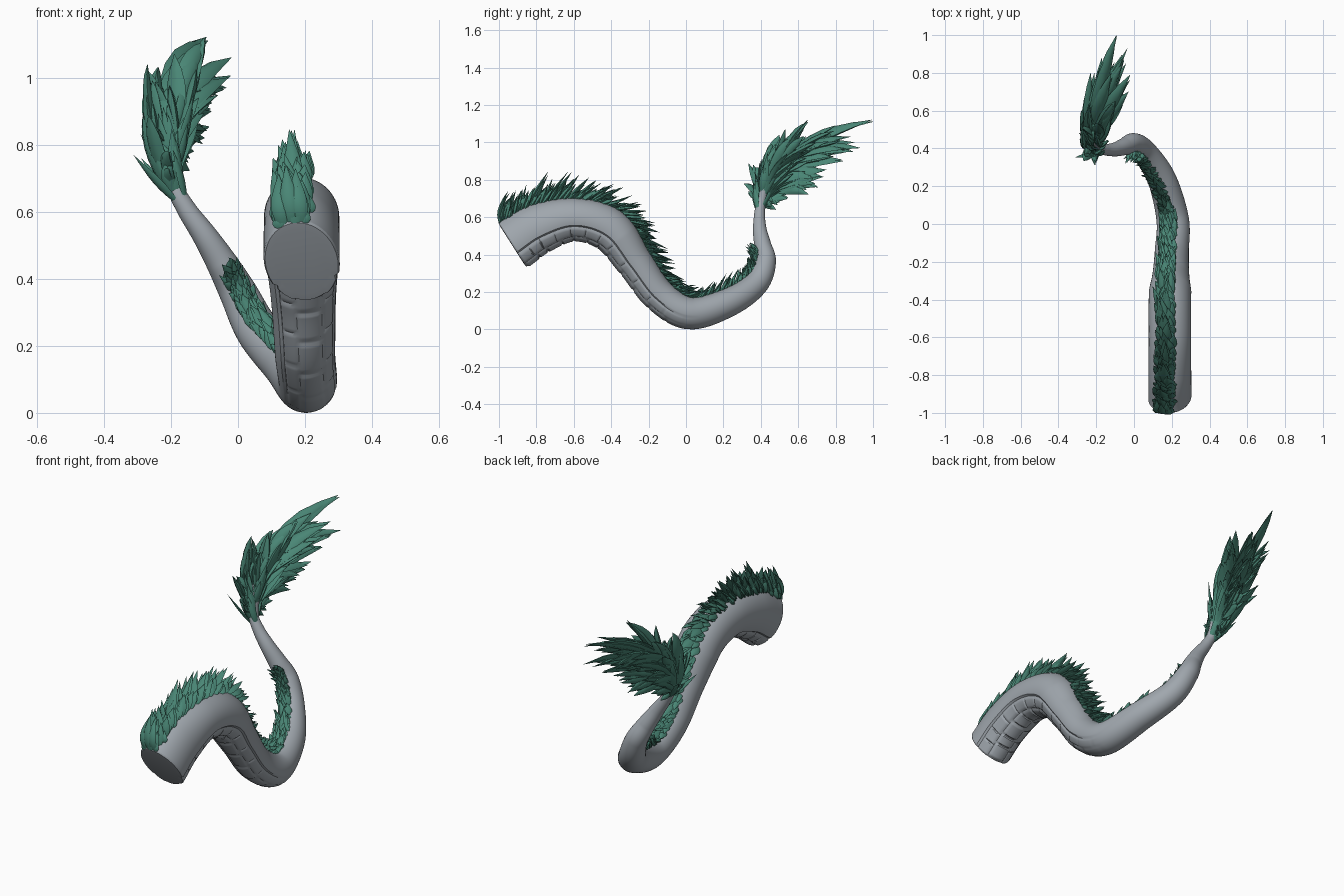
import bpy, bmesh, math, random
from mathutils import Vector as V

if "Cube" in bpy.data.objects:
    bpy.data.objects.remove(bpy.data.objects["Cube"])

random.seed(11)
R = random.uniform


def material(name, rgb):
    m = bpy.data.materials.new(name)
    m.diffuse_color = (*rgb, 1)
    m.use_nodes = True
    m.node_tree.nodes["Principled BSDF"].inputs["Base Color"].default_value = m.diffuse_color
    return m


GREY = material("scale grey", (0.35, 0.385, 0.42))
GREEN = material("hair green", (0.068, 0.24, 0.18))

# Centre line of the body: x, y, z, radius
PATH = [(.19, -.925, .45, .147), (.19, -.79, .535, .138), (.19, -.60, .585, .117),
        (.19, -.41, .53, .118), (.195, -.275, .355, .098), (.20, -.145, .18, .09),
        (.205, .02, .086, .086), (.15, .23, .145, .076), (.06, .375, .245, .066),
        (0, .425, .36, .056), (-.05, .41, .45, .046), (-.10, .395, .53, .037),
        (-.155, .393, .61, .029), (-.188, .402, .68, .025), (-.195, .44, .80, .025),
        (-.175, .56, .94, .008)]
# Direction of the mane at each point of the centre line
BACK = [(-.2, -.5, .85), (-.2, -.4, .9), (-.2, 0, 1), (-.2, .4, .9), (-.2, .85, .5),
        (-.25, .6, .8), (-.25, 0, 1), (-.33, -.4, .9), (-.1, -.8, .6), (.1, -1, .2),
        (.2, -1, .2), (0, -1, .1), (0, -1, .1), (0, -1, .1), (-.2, -.8, .4), (-.3, -.5, .7)]
LAST = len(PATH) - 1


def centre(t):
    """Catmull-Rom point and radius on the centre line."""
    i = min(max(int(t), 0), LAST - 1)
    f = t - i
    b, c = V(PATH[i]), V(PATH[i + 1])
    a = V(PATH[i - 1]) if i > 0 else b * 2 - c
    d = V(PATH[i + 2]) if i + 2 <= LAST else c * 2 - b
    p = .5 * (2 * b + (c - a) * f + (2 * a - 5 * b + 4 * c - d) * f ** 2
              + (3 * b - a - 3 * c + d) * f ** 3)
    return V(p[:3]), max(p[3], .004)


def frame(t):
    """Position, radius, tangent, back direction, side direction."""
    p, r = centre(t)
    tan = (centre(min(t + .02, LAST))[0] - centre(max(t - .02, 0))[0]).normalized()
    i = min(int(t), LAST - 1)
    n = V(BACK[i]).lerp(V(BACK[i + 1]), t - i)
    n = (n - tan * n.dot(tan)).normalized()
    return p, r, tan, n, tan.cross(n)


def bridge(bm, rings):
    k = len(rings[0])
    for a, b in zip(rings, rings[1:]):
        for j in range(k):
            bm.faces.new((a[j], a[(j + 1) % k], b[(j + 1) % k], b[j]))
    bm.faces.new(rings[0][::-1])
    bm.faces.new(rings[-1])


def finish(bm, name, mat, angle):
    bmesh.ops.recalc_face_normals(bm, faces=bm.faces[:])
    me = bpy.data.meshes.new(name)
    bm.to_mesh(me)
    bm.free()
    me.materials.append(mat)
    ob = bpy.data.objects.new(name, me)
    bpy.context.collection.objects.link(ob)
    bpy.ops.object.select_all(action='DESELECT')
    ob.select_set(True)
    bpy.context.view_layer.objects.active = ob
    bpy.ops.object.shade_smooth_by_angle(angle=math.radians(angle))
    return ob


# Body: tube with grooved belly plates on the front part
def belly(t, th):
    """Radius factor: edge groove, cross grooves and two long grooves."""
    fade = min(1, max(0, 6.2 - t))
    e = abs(th - math.pi)
    if e > 1.12 or fade == 0:
        return 1
    if e > 1.02:
        return 1 - .07 * fade
    cross = (t * 2 + (.3 if e > .45 else 0)) % 1
    groove = .04 if cross < .09 or abs(e - .45) < .05 else 0
    return 1 - fade * (groove + .015)


bm = bmesh.new()
rings, SIDES, STEPS = [], 72, 26
for i in range(-2, LAST * STEPS + 1):
    t = max(i, 0) / STEPS
    p, r, tan, n, b = frame(t)
    k = {-2: .8, -1: .96}.get(i, 1)          # rounded rim of the cut end
    p = p + tan * {-2: -.004, -1: -.002, 0: .008}.get(i, 0)
    w = min(r, .112)
    ring = []
    for j in range(SIDES):
        th = 2 * math.pi * j / SIDES
        m = k * belly(t, th)
        ring.append(bm.verts.new(p + (n * math.cos(th) * r + b * math.sin(th) * w) * m))
    rings.append(ring)
bridge(bm, rings)
finish(bm, "body", GREY, 40)


# Hair lock: flattened, curved, pointed leaf
MANE_SHAPE = (.6, .85, 1, 1, .85, .6, .32, .02)
TUFT_SHAPE = (.4, .6, .8, .95, 1, .92, .6, .03)


def lock(bm, p0, p1, p2, width, out, shape, thick=.45):
    rings = []
    for i, s in enumerate(shape):
        t = i / (len(shape) - 1)
        p = p0 * (1 - t) ** 2 + p1 * 2 * t * (1 - t) + p2 * t * t
        d = ((p1 - p0) * (1 - t) + (p2 - p1) * t).normalized()
        side = d.cross(out).normalized()
        up = side.cross(d)
        rings.append([bm.verts.new(p + (side * math.cos(a) + up * math.sin(a) * thick) * width * s)
                      for a in (k * math.pi / 3 for k in range(6))])
    bridge(bm, rings)


# Mane: rows of uneven locks along the back
bm = bmesh.new()
ROWS, END = 125, 9.7
for i in range(ROWS):
    for a in (-1, -.4, .3, 1):
        t = min(END, max(0.03, END * (i + R(-.8, .8)) / ROWS))
        p, r, tan, n, b = frame(t)
        half = .036 - .0021 * t
        ang = a * R(.7, 1.1) * half / min(r, .112)
        out = n * math.cos(ang) + b * math.sin(ang)
        base = p + n * math.cos(ang) * r + b * math.sin(ang) * min(r, .112) - out * .01
        h = (.15 - .0095 * t) * min(1, .75 + .25 * t) * R(.4, 1.05) * (1 - .35 * abs(a))
        sweep = R(.7, 1.6)
        tip = base + n * h + tan * h * sweep + b * (a * .01 + R(-.02, .02))
        mid = base + n * h * .5 + tan * h * sweep * .5 + b * a * .01
        lock(bm, base, mid, tip, (.025 - .0014 * t) * R(.75, 1.25), out, MANE_SHAPE)
# Broad locks at the cut end
for a, h in ((-.028, .1), (0, .13), (.025, .11)):
    p, r, tan, n, b = frame(.06)
    base = p + n * (r - .015) + b * a
    lock(bm, base, base + n * .08 + tan * .02, base + n * h + tan * .13 + b * .005,
         .028, -tan + n * .3, MANE_SHAPE)
finish(bm, "mane", GREEN, 45)

# Tail tuft: locks from the tail stem fanning out to these tips
TIPS = [(-.20, .325, .78), (-.26, .36, .88), (-.28, .43, .93), (-.27, .50, 1.04),
        (-.19, .53, 1.07), (-.10, .65, 1.12), (-.12, .80, 1.09), (-.09, 1.0, 1.11),
        (-.02, .79, 1.06), (-.035, .93, .97), (-.08, .84, .90), (-.10, .72, .82),
        (-.15, .69, .76), (-.19, .56, .73), (-.28, .60, .95), (-.21, .80, .96),
        (-.25, .70, .86), (-.16, .72, 1.06), (-.06, .88, 1.03), (-.25, .48, .78),
        (-.24, .62, 1.03), (-.03, .70, 1.0), (-.22, .62, .79), (-.15, .90, 1.0),
        (-.18, .50, .68), (-.15, .61, .77), (-.23, .80, 1.0), (-.10, .62, .92)]
bm = bmesh.new()
for tip in TIPS:
    tip = V(tip)
    reach = (tip - V((-.19, .40, .64))).length
    for k in range(8):
        u = R(0, min(1, reach * 2))
        if k == 0:
            u = min(.5, reach)
        p, r, tan, n, b = frame(12.6 + 2.3 * u)
        full = 1 if k == 0 else R(.55, .97)
        end = p.lerp(tip, full) + (V((R(-.02, .015), R(-.03, .03), R(-.03, .03))) if k else V())
        d = end - p
        out = d - tan * d.dot(tan)
        out = (out.normalized() + V((-.4, 0, 0))).normalized()
        base = p + out * r * .6 + V((-.008, 0, 0))
        mid = base + tan * d.length * .42 + out * d.length * .16
        if tip.z > .95:                       # upper locks arch over
            mid += V((-.01, -.02, .05)) * d.length / .4
        width = (.014 + .062 * d.length) * R(.8, 1.15)
        lock(bm, base, mid, end, min(width, .036), out, TUFT_SHAPE, .45)
# Short locks wrapping the root of the tuft
for k in range(60):
    ang = 2 * math.pi * k / 30
    p, r, tan, n, b = frame(12.4 + R(0, 1.5))
    out = n * math.cos(ang) + b * math.sin(ang)
    if out.dot(V((.95, .2, 0))) > .8:
        continue                              # bare strip on the right side
    base = p + out * r * .8
    h = R(.08, .18)
    lock(bm, base, base + tan * h * .5 + out * h * .2, base + tan * h + out * h * .35,
         .017, out, MANE_SHAPE)
finish(bm, "tail_tuft", GREEN, 45)
